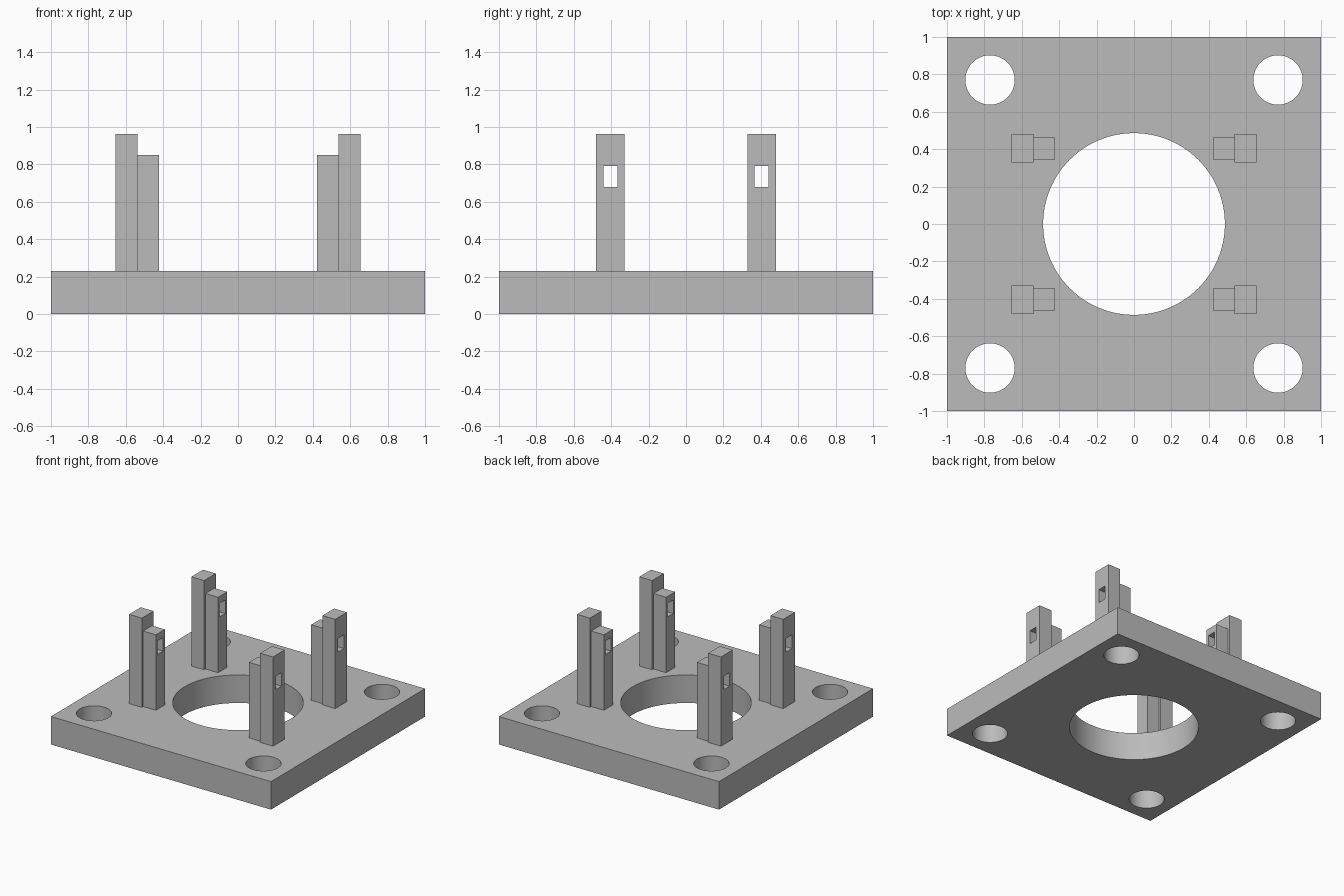
import bpy
import math

default = bpy.data.objects.get("Cube")
if default:
    bpy.data.objects.remove(default, do_unlink=True)

grey = bpy.data.materials.new("plain grey")
grey.use_nodes = True
colour = (0.5, 0.5, 0.5, 1)
grey.diffuse_color = colour
grey.node_tree.nodes["Principled BSDF"].inputs["Base Color"].default_value = colour

PLATE_TOP = 0.23
SIDES = [(sx, sy) for sx in (-1, 1) for sy in (-1, 1)]


def box(name, low, high):
    centre = [(a + b) / 2 for a, b in zip(low, high)]
    bpy.ops.mesh.primitive_cube_add(size=1, location=centre)
    obj = bpy.context.object
    obj.name = name
    obj.scale = [b - a for a, b in zip(low, high)]
    bpy.ops.object.transform_apply(location=True, rotation=False, scale=True)
    obj.data.materials.append(grey)
    return obj


def cylinder(name, x, y, radius, sides):
    bpy.ops.mesh.primitive_cylinder_add(vertices=sides, radius=radius, depth=1, location=(x, y, 0))
    obj = bpy.context.object
    obj.name = name
    obj.data.materials.append(grey)
    return obj


def cut(obj, cutter):
    mod = obj.modifiers.new("hole", "BOOLEAN")
    mod.operation = "DIFFERENCE"
    mod.solver = "EXACT"
    mod.object = cutter
    bpy.context.view_layer.objects.active = obj
    bpy.ops.object.modifier_apply(modifier=mod.name)
    bpy.data.objects.remove(cutter, do_unlink=True)


# Base plate with a central bore and four corner holes
plate = box("base_plate", (-1, -1, 0), (1, 1, PLATE_TOP))
cut(plate, cylinder("bore_cutter", 0, 0, 0.486, 96))
for sx, sy in SIDES:
    cut(plate, cylinder("corner_cutter", sx * 0.77, sy * 0.77, 0.132, 64))
bpy.ops.object.select_all(action="DESELECT")
plate.select_set(True)
bpy.context.view_layer.objects.active = plate
bpy.ops.object.shade_smooth_by_angle(angle=math.radians(30))


# Four stepped posts: tall outer and short inner, with a slot running through both
def post(name, sx, y, x_in, x_out, half_width, top):
    x_low, x_high = sorted((sx * x_in, sx * x_out))
    obj = box(name, (x_low, y - half_width, PLATE_TOP), (x_high, y + half_width, top))
    cut(obj, box("slot_cutter", (x_low - 0.1, y - 0.037, 0.68), (x_high + 0.1, y + 0.037, 0.792)))


for sx, sy in SIDES:
    place = ("front" if sy < 0 else "back") + ("_left" if sx > 0 else "_right")
    y = sy * 0.404
    post(place + "_outer_post", sx, y, 0.538, 0.654, 0.076, 0.963)
    post(place + "_inner_post", sx, y, 0.423, 0.538, 0.058, 0.85)
